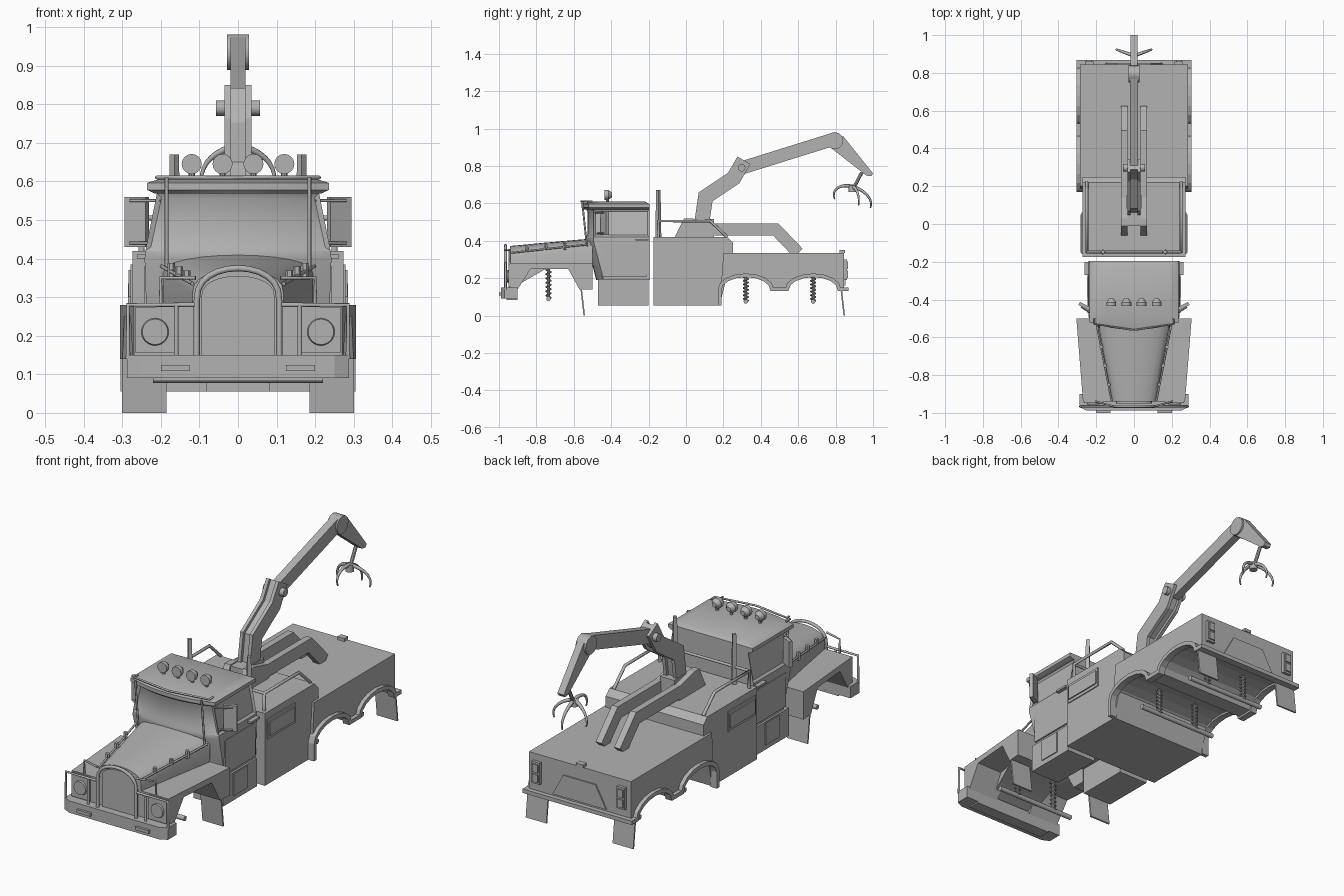
import bpy, bmesh
from math import sin, cos, pi, tau, radians
from mathutils import Vector

if "Cube" in bpy.data.objects:
    bpy.data.objects.remove(bpy.data.objects["Cube"])

grey = bpy.data.materials.new("plain_grey")
grey.use_nodes = True
grey.diffuse_color = (.45, .45, .45, 1)
grey.node_tree.nodes["Principled BSDF"].inputs["Base Color"].default_value = grey.diffuse_color

# Shared levels and stations
FLOOR, SILL, WING_TOP, DECK, BOX_TOP, ROOF = .055, .14, .28, .335, .42, .61
NOSE, COWL, CAB_BACK, BOX_FRONT, TAIL = -.94, -.5, -.195, -.175, .845


def sides(name, both):
    return (("left_" + name, 1), ("right_" + name, -1)) if both else ((name, 1),)


def finish(name, bm, smooth):
    bmesh.ops.recalc_face_normals(bm, faces=bm.faces)
    mesh = bpy.data.meshes.new(name)
    bm.to_mesh(mesh)
    bm.free()
    part = bpy.data.objects.new(name, mesh)
    bpy.context.collection.objects.link(part)
    mesh.materials.append(grey)
    if smooth:
        bpy.ops.object.select_all(action='DESELECT')
        part.select_set(True)
        bpy.context.view_layer.objects.active = part
        bpy.ops.object.shade_smooth_by_angle(angle=radians(32))


def loft(name, rings, smooth=False, both=False, edit=None):
    """Skin closed rings of points and cap the ends."""
    for label, sign in sides(name, both):
        bm = bmesh.new()
        rows = [[bm.verts.new((sign * x, y, z)) for x, y, z in ring] for ring in rings]
        for low, high in zip(rows, rows[1:]):
            for i in range(len(low)):
                bm.faces.new((low[i - 1], low[i], high[i], high[i - 1]))
        bm.faces.new(rows[0])
        bm.faces.new(rows[-1])
        bmesh.ops.recalc_face_normals(bm, faces=bm.faces)
        if edit:
            edit(bm)
        finish(label, bm, smooth)


def extrude(name, outline, axis, span, both=False):
    """Push a flat outline along one axis."""
    place = {'x': lambda a, b, v: (v, a, b), 'y': lambda a, b, v: (a, v, b), 'z': lambda a, b, v: (a, b, v)}[axis]
    loft(name, [[place(a, b, v) for a, b in outline] for v in span], both=both)


def box(name, x, y, z, both=False):
    extrude(name, [(x[0], y[0]), (x[1], y[0]), (x[1], y[1]), (x[0], y[1])], 'z', z, both)


def mirrored(half):
    return half + [(-a, b) for a, b in reversed(half)]


def ribbon(path, thickness):
    """Outline of a band of even thickness that follows a path."""
    points = [Vector(p) for p in path]
    steps = [(b - a).normalized() for a, b in zip(points, points[1:])]
    left, right = [], []
    for p, before, after in zip(points, steps[:1] + steps, steps + steps[-1:]):
        along = (before + after).normalized()
        offset = Vector((-along.y, along.x)) * thickness / 2 / along.dot(after)
        left.append(p + offset)
        right.append(p - offset)
    return left + right[::-1]


def rod(name, start, end, radius, count=16, tip=None, both=False):
    start, end = Vector(start), Vector(end)
    turn = (end - start).to_track_quat('Z', 'Y')
    circle = [turn @ Vector((cos(tau * i / count), sin(tau * i / count), 0)) for i in range(count)]
    ends = ((start, radius), (end, tip or radius))
    loft(name, [[c + v * r for v in circle] for c, r in ends], count > 8, both)


def cross_rod(name, reach, y, z, radius):
    rod(name, (-reach, y, z), (reach, y, z), radius, 12)


def tube(name, path, radius=.006, both=False, taper=0):
    for label, sign in sides(name, both):
        curve = bpy.data.curves.new(label, 'CURVE')
        curve.dimensions = '3D'
        curve.bevel_depth, curve.bevel_resolution, curve.use_fill_caps = radius, 2, True
        spline = curve.splines.new('POLY')
        spline.points.add(len(path) - 1)
        for i, (x, y, z) in enumerate(path):
            spline.points[i].co = (sign * x, y, z, 1)
            spline.points[i].radius = 1 - taper * i / len(path)
        curve.materials.append(grey)
        bpy.context.collection.objects.link(bpy.data.objects.new(label, curve))


# Rear box and bed, cut by two wheel arches
def wheel_arch(centre, steps=8):
    return [(centre - SILL * cos(pi * i / steps), SILL + .075 * sin(pi * i / steps)) for i in range(steps + 1)]


middle_axle, rear_axle = .32, .68
arches = [(.18, FLOOR)] + wheel_arch(middle_axle) + wheel_arch(rear_axle)
extrude("rear_box", [(BOX_FRONT, FLOOR), (.18, FLOOR), (.25, DECK), (.25, .39), (.22, BOX_TOP), (BOX_FRONT, BOX_TOP)],
        'x', (-.273, .273))
extrude("rear_bed", arches + [(TAIL, SILL), (TAIL, DECK), (.2, DECK)], 'x', (-.285, .285))
extrude("arch_trim", ribbon(arches + [(.86, SILL)], .02), 'x', (.27, .305), both=True)
box("rear_lip", (-.305, .305), (.83, .868), (.13, .15))

# Lockers, tail lights, tailgate panel and tow hook
box("locker_frame", (.27, .278), (-.16, .06), (.285, .385), both=True)
box("locker_door", (.27, .284), (-.15, .05), (.3, .37), both=True)
box("tail_light", (.215, .26), (.84, .86), (.19, .3), both=True)
for z in (.2, .25):
    box("tail_lens", (.222, .253), (.86, .867), (z, z + .04), both=True)
extrude("tailgate_panel", mirrored([(.15, .16), (.09, .27)]), 'y', (.84, .852))
box("tow_hook", (-.02, .02), (.82, .85), (DECK, .35))

# Mud flaps
for name, y in (("front_flap", -.56), ("rear_flap", .83)):
    extrude(name, ribbon([(y, SILL), (y + .016, 0)], .008), 'x', (.185, .3), both=True)

# Axles with dampers and coil springs
for name, y, z, top in (("front", -.735, .09, .25), ("middle", middle_axle, .075, .21), ("rear", rear_axle, .075, .21)):
    cross_rod(name + "_axle", .22, y, z, .012)
    rod(name + "_damper", (.11, y, z), (.11, y, top), .007, 8, both=True)
    turns = [i / 70 for i in range(70)]
    coil = [(.11 + .013 * cos(t * 7 * tau), y + .013 * sin(t * 7 * tau), z + (top - z) * t) for t in turns]
    tube(name + "_spring", coil, .004, both=True)


# Cab from bowed plan outlines, with inset windows
def plan(z, width, front, back=CAB_BACK, bow=.04):
    half = [(width, back)] + [(width * k / 4, front + bow * (k / 4) ** 2) for k in (4, 3, 2, 1)]
    return [(x, y, z) for x, y in half + [(0, front)]] + [(-x, y, z) for x, y in reversed(half)]


def cut_windows(bm):
    upper = [f for f in bm.faces if .45 < f.calc_center_median().z < .55]
    for facing in (Vector((0, -1, 0)), Vector((1, 0, 0)), Vector((-1, 0, 0))):
        glass = [f for f in upper if f.normal.dot(facing) > .8]
        bmesh.ops.inset_region(bm, faces=glass, thickness=.016, depth=-.008)


loft("cab", [plan(.19, .235, -.48), plan(.4, .242, -.535), plan(BOX_TOP, .24, -.535), plan(.57, .21, -.535)],
     smooth=True, edit=cut_windows)
loft("roof", [plan(.568, .215, -.55), plan(.578, .236, -.56), plan(.596, .236, -.56), plan(ROOF, .19, -.5, -.22)],
     smooth=True)
box("step_box", (.08, .245), (-.47, -.2), (FLOOR, .195), both=True)
box("step_panel", (.24, .25), (-.39, -.28), (.08, .19), both=True)
box("door_panel", (.235, .244), (-.45, -.21), (.21, .38), both=True)
box("door_handle", (.235, .262), (-.27, -.2), (.4, .41), both=True)

# Windscreen bars, roof lamps and mirrors
tube("roof_bar", [(x, y, ROOF) for x, y in mirrored([(.21, COWL), (.21, -.53), (.01, -.56)])], .005)
tube("screen_bar", [(.185, -.53, .37), (.185, -.555, ROOF)], .005, both=True)
for name, x in (("inner", .04), ("outer", .12)):
    rod(name + "_lamp", (x, -.435, .645), (x, -.415, .645), .026, both=True)
    rod(name + "_lamp_back", (x, -.415, .645), (x, -.395, .645), .026, tip=.012, both=True)
    rod(name + "_lamp_stem", (x, -.42, .6), (x, -.42, .63), .008, 8, both=True)
extrude("mirror", ribbon([(.235, -.45), (.29, -.42)], .018), 'z', (.43, .56), both=True)
for z in (.44, .55):
    tube("mirror_arm", [(.2, -.49, z), (.28, -.44, z)], .004, both=True)


# Bonnet and grille from arched sections
def arched(y, width, base, shoulder, top, steps=12):
    arc = [pi * i / steps for i in range(steps + 1)]
    crown = [(width * cos(t), y, shoulder + (top - shoulder) * sin(t) ** .8) for t in arc[:-1]]
    return [(width, y, base)] + crown + [(-width, y, shoulder), (-width, y, base)]


loft("bonnet", [arched(NOSE, .118, SILL, .31, .372), arched(-.75, .15, .25, DECK, .39), arched(COWL, .195, .25, .36, .412)],
     smooth=True)
loft("grille", [arched(NOSE - d, .095, .15, .3, .355) for d in (0, .01)])
tube("bonnet_rail", [(.118, NOSE, DECK), (.198, -.53, .38)], .005, both=True)
for y in (-.85, -.75, -.65):
    spread = (y - NOSE) / 5
    rod("bonnet_latch", (.115 + spread, y, .35), (.115 + spread, y, .36 + spread / 2), .01, 6, both=True)

# Front wings widen backwards around a trapezoid wheel opening
wing = [(NOSE, SILL), (-.9, SILL), (-.83, .25), (-.63, .25), (-.57, SILL), (COWL, SILL), (COWL, WING_TOP), (NOSE, WING_TOP)]
loft("front_wing", [[(.1, y, z) for y, z in wing], [(.27 + (y - NOSE) * .08, y, z) for y, z in wing]], both=True)
box("lamp_panel", (.165, .265), (NOSE - .008, NOSE), (.155, .275), both=True)
rod("headlight", (.215, NOSE, .21), (.215, NOSE - .016, .21), .038, 24, tip=.033, both=True)

# Bumper and brush guard
extrude("bumper", mirrored([(.288, -.9), (.288, -.97), (.25, -.988)]), 'z', (.09, .15))
box("bumper_light", (.125, .2), (-1, -.98), (.108, .124), both=True)
box("bumper_plate", (-.22, .22), (-.96, -.9), (.083, .093))
guard = NOSE - .025
tube("guard_bow", arched(guard, .107, SILL, .29, .375), .008)
tube("lamp_guard", [(.107, guard, WING_TOP), (.285, guard, WING_TOP), (.285, guard, SILL)], both=True)
tube("guard_post", [(.16, guard, WING_TOP), (.16, guard, SILL)], both=True)
tube("guard_brace", [(.11, guard, .35), (.2, NOSE, .35), (.2, NOSE, WING_TOP)], .005, both=True)

# Posts and handrails on the rear box
rail, post = .505, -.148
rod("post", (.165, post, BOX_TOP), (.165, post, .67), .016, 4, tip=.012, both=True)
tube("handrail", [(.25, post, BOX_TOP), (.25, post, rail), (.25, .13, rail), (.25, .22, BOX_TOP)], .008, both=True)
tube("cross_rail", [(-.25, post, rail), (.25, post, rail)], .007)

# Crane base, support beams and folding arm
extrude("support_beam", ribbon([(.1, .46), (.48, .46), (.6, DECK)], .065), 'x', (.035, .068), both=True)
extrude("beam_foot", [(-.06, BOX_TOP), (-.01, .52), (.03, .52), (.15, .49), (.15, BOX_TOP)], 'x', (.035, .068), both=True)
box("crane_base", (-.04, .04), (-.01, .15), (BOX_TOP, .515))
arm = [(.085, .5), (.105, .635), (.255, .735), (.31, .83)]
extrude("arm_cheek", ribbon(arm, .08), 'x', (.018, .035), both=True)
extrude("arm_core", ribbon(arm, .05), 'x', (-.02, .02))
cross_rod("elbow_pin", .057, .298, .79, .02)
extrude("boom", ribbon([(.3, .79), (.79, .943)], .07), 'x', (-.02, .02))
cross_rod("boom_hub", .028, .795, .935, .046)
extrude("jib", [(.84, .96), (1, .76), (.99, .745), (.965, .748), (.77, .9)], 'x', (-.018, .018))

# Grapple: hanger, hub and four curved claws
hub = Vector((0, .89, .67))
rod("grapple_hanger", (0, .94, .765), hub, .009, 8)
rod("grapple_hub", hub + Vector((0, 0, .025)), hub - Vector((0, 0, .01)), .02, 12)
for name, heading in (("front", -90), ("rear", 90), ("left", 20), ("right", 160)):
    outward = Vector((cos(radians(heading)), sin(radians(heading)), 0))
    tilt = -outward.y / 4
    sweep = [radians(12 * i) for i in range(10)]
    claw = [hub + outward * sin(t) / 10 + Vector((0, 0, .07 * cos(t) - .05 + tilt * sin(t) / 10)) for t in sweep]
    tube(name + "_claw", claw, .01, taper=.7)
